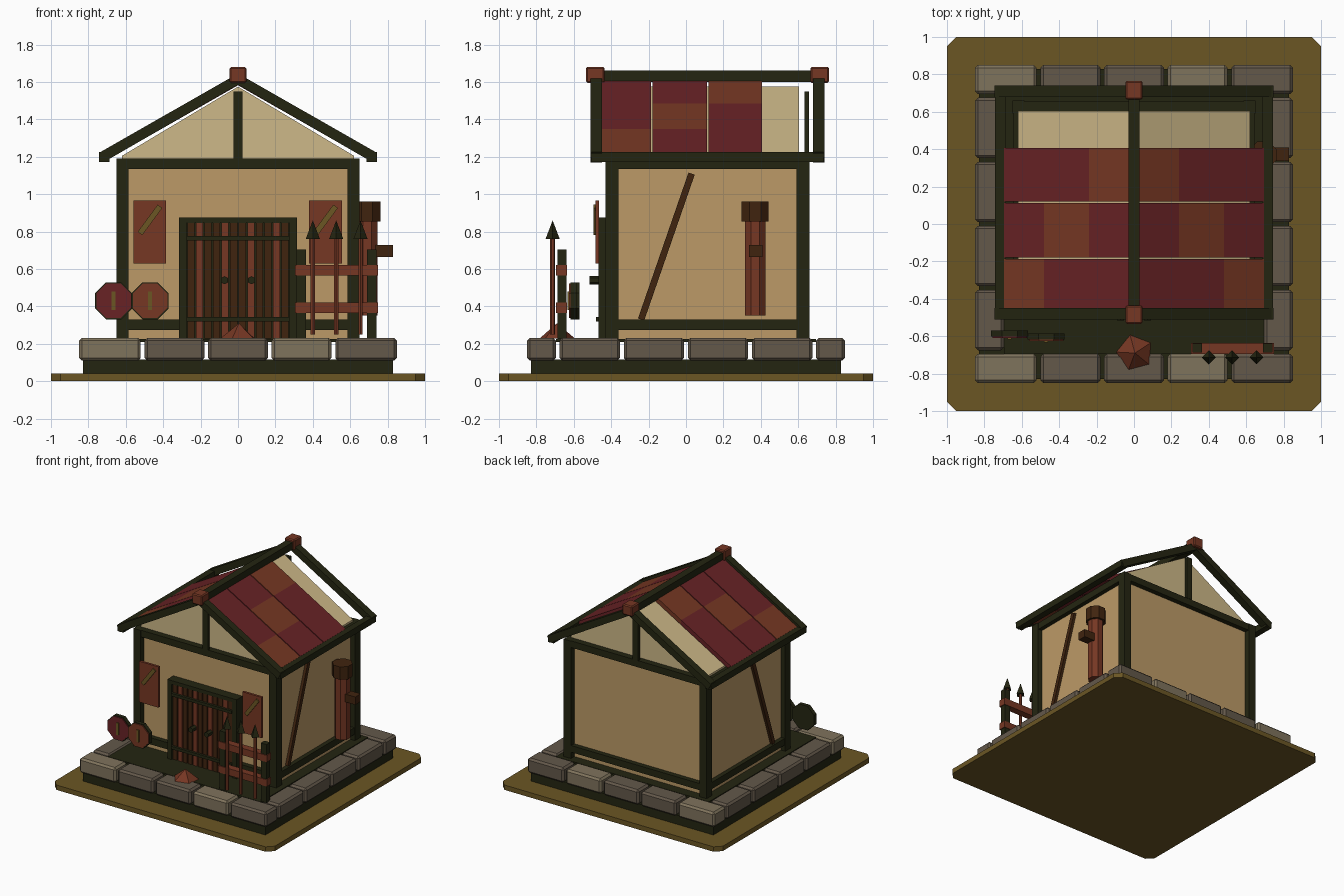
import bpy, bmesh, math
from mathutils import Matrix, Vector

if "Cube" in bpy.data.objects:
    bpy.data.objects.remove(bpy.data.objects["Cube"])


def material(name, hexcode):
    m = bpy.data.materials.new(name)
    rgb = [int(hexcode[i:i + 2], 16) / 255 for i in (0, 2, 4)]
    lin = [c / 12.92 if c <= 0.04045 else ((c + 0.055) / 1.055) ** 2.4 for c in rgb]
    m.diffuse_color = (*lin, 1)
    m.use_nodes = True
    m.node_tree.nodes["Principled BSDF"].inputs["Base Color"].default_value = m.diffuse_color
    return m


EARTH = material("olive earth", "6b5624")
DARK = material("dark timber", "242511")
STONE = material("dark stone", "63584a")
PALE = material("pale stone", "7f735c")
PLASTER = material("tan plaster", "bc9a67")
CREAM = material("cream boards", "cdb888")
RED = material("deep red", "682225")
RUST = material("rust", "763723")
BROWN = material("dark brown", "40240f")


def finish(name, bm, mat, bevel=0):
    bmesh.ops.recalc_face_normals(bm, faces=bm.faces)
    me = bpy.data.meshes.new(name)
    bm.to_mesh(me)
    bm.free()
    me.materials.append(mat)
    ob = bpy.data.objects.new(name, me)
    bpy.context.collection.objects.link(ob)
    if bevel:
        mod = ob.modifiers.new("chamfer", 'BEVEL')
        mod.width = bevel
        mod.segments = 1
    return ob


def box(name, x0, x1, y0, y1, z0, z1, mat, bevel=0):
    bm = bmesh.new()
    bmesh.ops.create_cube(bm, size=1, matrix=Matrix.Translation(
        ((x0 + x1) / 2, (y0 + y1) / 2, (z0 + z1) / 2)) @ Matrix.Diagonal((x1 - x0, y1 - y0, z1 - z0, 1)))
    return finish(name, bm, mat, bevel)


def prism(name, pts, axis, a, b, mat):
    """Extrude a 2D profile along an axis: pts are xz for y, yz for x, xy for z."""
    put = {'x': lambda p, t: (t, p[0], p[1]), 'y': lambda p, t: (p[0], t, p[1]),
           'z': lambda p, t: (p[0], p[1], t)}[axis]
    bm = bmesh.new()
    f = bm.faces.new([bm.verts.new(put(p, a)) for p in pts])
    r = bmesh.ops.extrude_face_region(bm, geom=[f])
    vs = [v for v in r['geom'] if isinstance(v, bmesh.types.BMVert)]
    bmesh.ops.translate(bm, verts=vs, vec=Vector(put((0, 0), b - a)))
    return finish(name, bm, mat)


def cone(name, x, y, z0, z1, r0, r1, n, mat, turn=0):
    bm = bmesh.new()
    bmesh.ops.create_cone(bm, cap_ends=True, segments=n, radius1=r0, radius2=r1, depth=z1 - z0,
                          matrix=Matrix.Translation((x, y, (z0 + z1) / 2)) @ Matrix.Rotation(turn, 4, 'Z'))
    return finish(name, bm, mat)


def ngon(cx, cz, r, n, turn=0):
    return [(cx + r * math.cos(turn + i * math.tau / n), cz + r * math.sin(turn + i * math.tau / n))
            for i in range(n)]


def strip(p, q, w):
    """Slanted bar profile between two points."""
    d = (Vector(q) - Vector(p)).normalized() * w / 2
    n = (-d.y, d.x)
    return [(p[0] + n[0], p[1] + n[1]), (q[0] + n[0], q[1] + n[1]),
            (q[0] - n[0], q[1] - n[1]), (p[0] - n[0], p[1] - n[1])]


# Ground plate, foundation and floor
c = 0.95
prism("ground_plate", [(-1, -c), (-c, -1), (c, -1), (1, -c), (1, c), (c, 1), (-c, 1), (-1, c)],
      'z', 0, 0.04, EARTH)
box("foundation", -0.83, 0.83, -0.83, 0.83, 0.04, 0.115, DARK)
box("floor", -0.695, 0.695, -0.695, 0.695, 0.21, 0.225, DARK)

# Ring of kerb stones
for s in (-1, 1):
    y0, y1 = sorted((s * 0.85, s * 0.695))
    for i in range(5):
        x = -0.85 + 0.34 * i
        box("kerb_stone", x + (0.01 if i else 0), x + (0.33 if i < 4 else 0.34), y0, y1, 0.11, 0.232,
            PALE if i in (0, 3) else STONE, 0.015)
    for i in range(4):
        y = -0.685 + 0.3425 * i
        box("side_kerb_stone", y0, y1, y + 0.01, y + 0.3325, 0.11, 0.232, STONE, 0.015)

# Walls and timber frame, symmetric about y = YC
YC = 0.115
box("walls", -0.61, 0.61, YC - 0.5, YC + 0.5, 0.22, 1.15, PLASTER)
for s in (-1, 1):
    for t in (-1, 1):
        x, y = s * 0.6175, YC + t * 0.51
        box("corner_post", x - 0.0325, x + 0.0325, y - 0.035, y + 0.035, 0.22, 1.19, DARK)
    for z0, z1 in ((0.275, 0.33), (1.135, 1.19)):
        x, y = s * 0.615, YC + s * 0.51
        box("side_beam", x - 0.03, x + 0.03, YC - 0.54, YC + 0.54, z0, z1, DARK)
        box("end_beam", -0.64, 0.64, y - 0.03, y + 0.03, z0, z1, DARK)
    a, b = sorted((s * 0.6, s * 0.632))
    prism("wall_brace", strip((-0.24, 0.33), (0.03, 1.11), 0.035), 'x', a, b, BROWN)

# Gable body
prism("gable", [(-0.62, 1.185), (0.62, 1.185), (0.62, 1.205), (0, 1.575), (-0.62, 1.205)],
      'y', YC - 0.49, YC + 0.49, CREAM)

# Roof timbers
for t in (-1, 1):
    y = YC + t * 0.595
    for s in (-1, 1):
        prism("rafter", [(0, 1.645), (s * 0.745, 1.22), (s * 0.72, 1.17), (0, 1.585)],
              'y', y - 0.03, y + 0.03, DARK)
    box("ridge_cap", -0.045, 0.045, y - 0.03 + t * 0.005 - 0.02, y + 0.05 + t * 0.005,
        1.595, 1.68, RUST, 0.008)
    y = YC + t * 0.53
    box("king_post", -0.025, 0.025, y - 0.012, y + 0.012, 1.19, 1.55, DARK)
box("ridge_beam", -0.03, 0.03, YC - 0.62, YC + 0.62, 1.6, 1.66, DARK)
for s in (-1, 1):
    box("eave_beam", s * 0.715 - 0.027, s * 0.715 + 0.027, YC - 0.62, YC + 0.62, 1.172, 1.225, DARK)

# Roof panels: three courses, the fourth left bare
cuts = (0.0, 0.24, 0.48, 0.695)
courses = ((-0.45, -0.188, (RED, RED, RUST)), (-0.18, 0.113, (RED, RUST, RED)),
           (0.121, 0.405, (RUST, RED, RED)))
for s in (-1, 1):
    for y0, y1, mats in courses:
        for a, b, m in zip(cuts, cuts[1:], mats):
            za, zb = 1.622 - 0.57 * a, 1.622 - 0.57 * b
            prism("roof_panel", [(s * a, za), (s * b, zb), (s * b, zb - 0.04), (s * a, za - 0.04)],
                  'y', y0, y1, m)

# Double door
box("door_backing", -0.28, 0.28, -0.44, -0.38, 0.225, 0.85, DARK)
for s in (-1, 1):
    box("door_jamb", s * 0.295 - 0.02, s * 0.295 + 0.02, -0.468, -0.39, 0.225, 0.845, DARK)
    cone_y = ngon(s * 0.072, 0.54, 0.022, 6, math.pi / 2)
    prism("door_handle", cone_y, 'y', -0.515, -0.45, DARK)
box("door_lintel", -0.315, 0.315, -0.468, -0.39, 0.845, 0.875, DARK)
for i in range(12):
    x = -0.275 + i * 0.0458
    box("door_plank", x + 0.004, x + 0.042, -0.46, -0.43, 0.228, 0.845,
        RUST if i in (1, 4, 7, 10) else BROWN)
for z in (0.33, 0.765):
    box("door_strap", -0.275, 0.275, -0.48, -0.455, z - 0.012, z + 0.012, DARK)

# Wall banners with a slanted stripe
for x in (-0.472, 0.467):
    box("banner", x - 0.088, x + 0.088, -0.485, -0.465, 0.63, 0.965, RUST)
    prism("banner_stripe", strip((x - 0.052, 0.79), (x + 0.055, 0.935), 0.03), 'y', -0.494, -0.485, EARTH)

# Round shields leaning by the wall
for x, y, m in ((-0.665, -0.59, RED), (-0.47, -0.605, RUST)):
    prism("shield_rim", ngon(x, 0.43, 0.107, 8, math.pi / 8), 'y', y - 0.012, y + 0.02, DARK)
    prism("shield_face", ngon(x, 0.43, 0.1, 8, math.pi / 8), 'y', y - 0.02, y - 0.012, m)
    box("shield_bar", x - 0.01, x + 0.01, y - 0.028, y - 0.02, 0.38, 0.48, EARTH)

# Spear rack
for x in (0.338, 0.715):
    box("rack_post", x - 0.026, x + 0.026, -0.688, -0.64, 0.225, 0.705, DARK)
for z in (0.392, 0.592):
    box("rack_rail", 0.305, 0.748, -0.695, -0.637, z - 0.028, z + 0.028, RUST)
for x in (0.4, 0.525, 0.655):
    cone("spear_shaft", x, -0.713, 0.25, 0.78, 0.013, 0.013, 6, RUST)
    cone("spear_tip", x, -0.713, 0.76, 0.86, 0.038, 0, 4, DARK)

# Small rock by the door
cone("rock", 0.005, -0.69, 0.228, 0.31, 0.1, 0, 5, RUST, math.radians(15))

# Hanging tube on the right wall
cone("tube", 0.69, 0.37, 0.35, 0.86, 0.06, 0.06, 8, RUST, math.pi / 8)
cone("tube_cap", 0.69, 0.37, 0.855, 0.96, 0.078, 0.078, 8, BROWN, math.pi / 8)
box("tube_bracket", 0.735, 0.83, 0.337, 0.408, 0.663, 0.728, BROWN)
